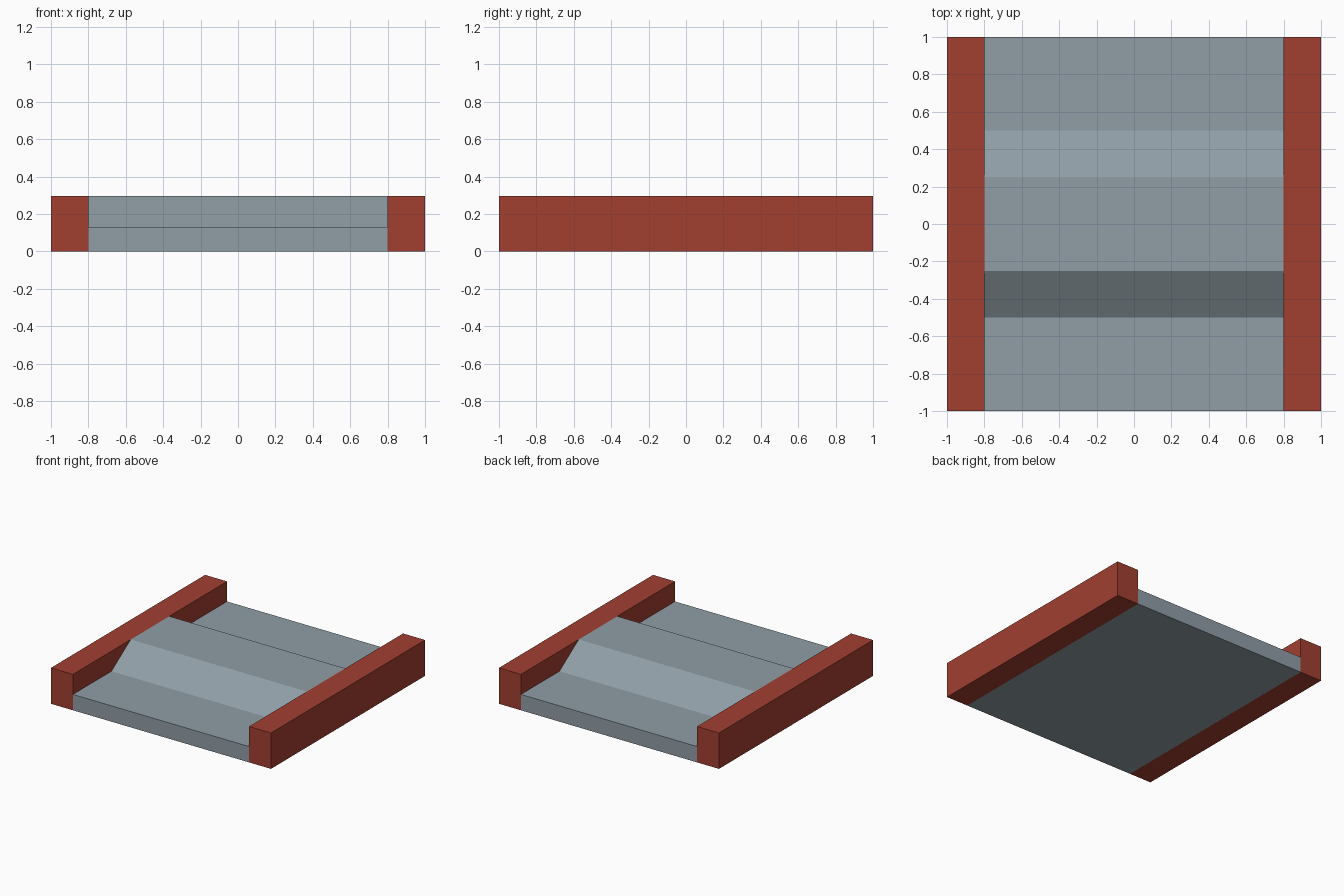
import bpy, bmesh

if "Cube" in bpy.data.objects:
    bpy.data.objects.remove(bpy.data.objects["Cube"])


def material(name, rgb):
    m = bpy.data.materials.new(name)
    m.diffuse_color = (*rgb, 1)
    m.use_nodes = True
    m.node_tree.nodes["Principled BSDF"].inputs["Base Color"].default_value = m.diffuse_color
    return m


def extrude_x(name, profile, x0, x1, mat):
    """Extrude a closed (y, z) profile from x0 to x1."""
    bm = bmesh.new()
    face = bm.faces.new([bm.verts.new((x0, y, z)) for y, z in profile])
    ext = bmesh.ops.extrude_face_region(bm, geom=[face])
    verts = [v for v in ext["geom"] if isinstance(v, bmesh.types.BMVert)]
    bmesh.ops.translate(bm, verts=verts, vec=(x1 - x0, 0, 0))
    bmesh.ops.recalc_face_normals(bm, faces=bm.faces)
    mesh = bpy.data.meshes.new(name)
    bm.to_mesh(mesh)
    bm.free()
    mesh.materials.append(mat)
    obj = bpy.data.objects.new(name, mesh)
    bpy.context.collection.objects.link(obj)
    return obj


red = material("rail_red", (0.36, 0.05, 0.03))
grey = material("deck_grey", (0.28, 0.34, 0.38))

LOW, HIGH, INNER = 0.13, 0.295, 0.8

# Deck with a raised flat-topped hump across the middle
half = [(0.25, HIGH), (0.5, LOW), (1, LOW), (1, 0)]
deck = half + [(-y, z) for y, z in reversed(half)]
extrude_x("deck", deck, -INNER, INNER, grey)

# Side rails
rail = [(-1, 0), (1, 0), (1, HIGH), (-1, HIGH)]
for side, x0, x1 in (("left", -1, -INNER), ("right", INNER, 1)):
    extrude_x(side + "_rail", rail, x0, x1, red)
